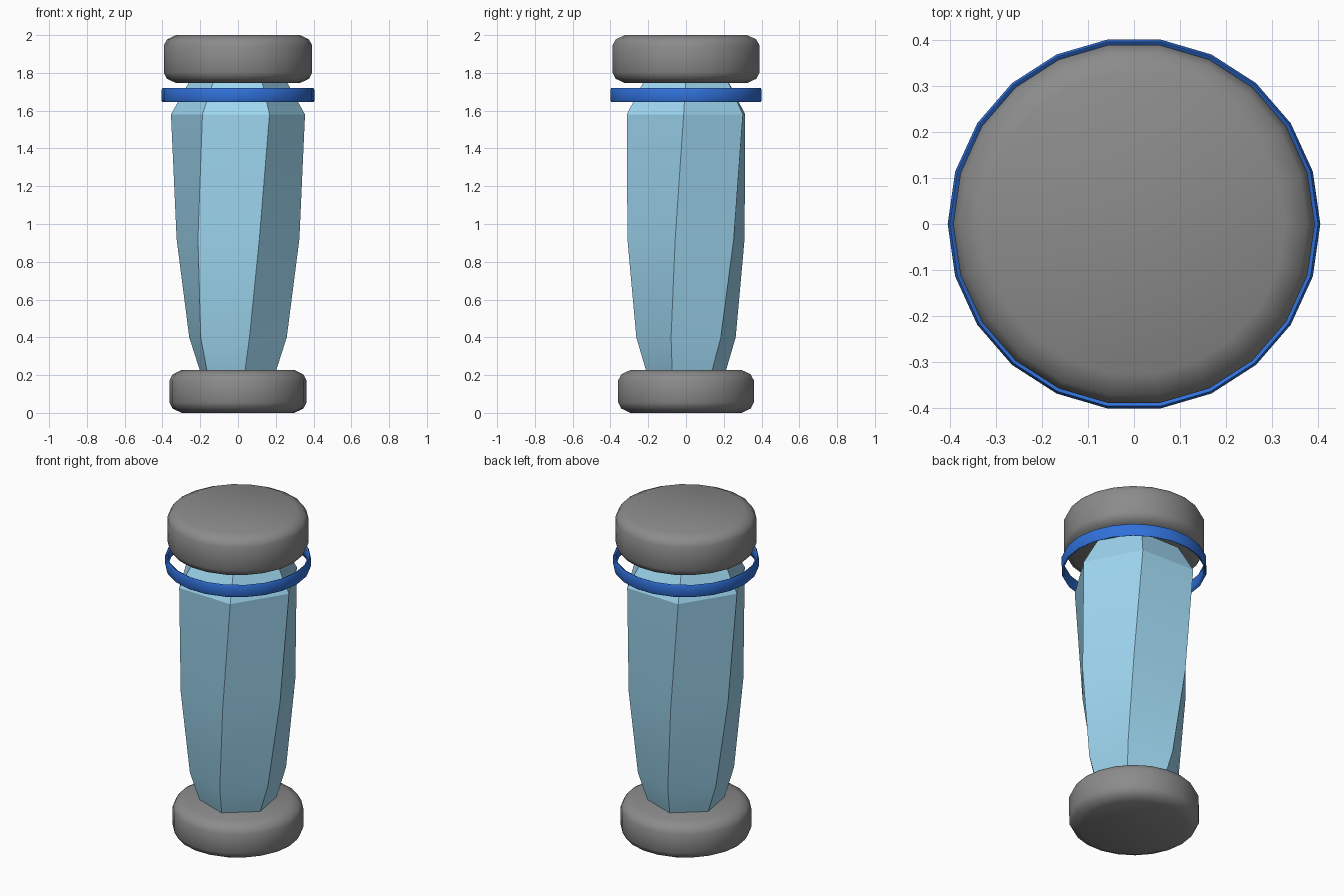
import bpy, bmesh
from math import cos, sin, radians, tau

if "Cube" in bpy.data.objects:
    bpy.data.objects.remove(bpy.data.objects["Cube"])


def material(name, rgb):
    m = bpy.data.materials.new(name)
    m.diffuse_color = (*rgb, 1)
    m.use_nodes = True
    m.node_tree.nodes["Principled BSDF"].inputs["Base Color"].default_value = m.diffuse_color
    return m


def loft(name, sections, sides, mat, closed=False, smooth=60):
    """Stack polygon rings given as (radius, z, start angle in degrees)."""
    bm = bmesh.new()
    rings = [[bm.verts.new((r * cos(radians(a) + tau * i / sides),
                            r * sin(radians(a) + tau * i / sides), z))
              for i in range(sides)] for r, z, a in sections]
    pairs = list(zip(rings, rings[1:]))
    if closed:
        pairs.append((rings[-1], rings[0]))
    else:
        bm.faces.new(rings[0][::-1])
        bm.faces.new(rings[-1])
    for lo, hi in pairs:
        for i in range(sides):
            j = (i + 1) % sides
            bm.faces.new((lo[i], lo[j], hi[j], hi[i]))
    bmesh.ops.recalc_face_normals(bm, faces=bm.faces)
    me = bpy.data.meshes.new(name)
    bm.to_mesh(me)
    bm.free()
    ob = bpy.data.objects.new(name, me)
    bpy.context.collection.objects.link(ob)
    me.materials.append(mat)
    bpy.ops.object.select_all(action='DESELECT')
    ob.select_set(True)
    bpy.context.view_layer.objects.active = ob
    bpy.ops.object.shade_smooth_by_angle(angle=radians(smooth))
    return ob


crystal_blue = material("crystal_blue", (0.345, 0.68, 0.88))
ring_blue = material("ring_blue", (0.03, 0.165, 0.70))
dark_grey = material("dark_grey", (0.26, 0.26, 0.26))


def cap(name, radius, z0, z1):
    """Round disc with softened rims."""
    half = [(radius - 0.065, 0), (radius - 0.017, 0.023), (radius, 0.055)]
    prof = [(r, z0 + d, 0) for r, d in half] + [(r, z1 - d, 0) for r, d in reversed(half)]
    return loft(name, prof, 22, dark_grey)


# Twisted six-sided crystal body: long facets blend, vertical and shoulder edges stay crisp
loft("crystal_body",
     [(0.19, 0.15, -21), (0.215, 0.225, -20), (0.27, 0.40, -17),
      (0.33, 0.92, -10), (0.355, 1.58, -2), (0.26, 1.75, -0.5), (0.235, 1.80, 0)],
     6, crystal_blue, smooth=22)

# End caps
cap("bottom_cap", 0.363, 0.0, 0.227)
cap("top_cap", 0.393, 1.746, 2.0)

# Thin floating band below the top cap
loft("band",
     [(0.390, 1.65, 0), (0.40, 1.645, 0), (0.405, 1.655, 0),
      (0.405, 1.71, 0), (0.40, 1.72, 0), (0.390, 1.715, 0)],
     22, ring_blue, closed=True, smooth=75)
